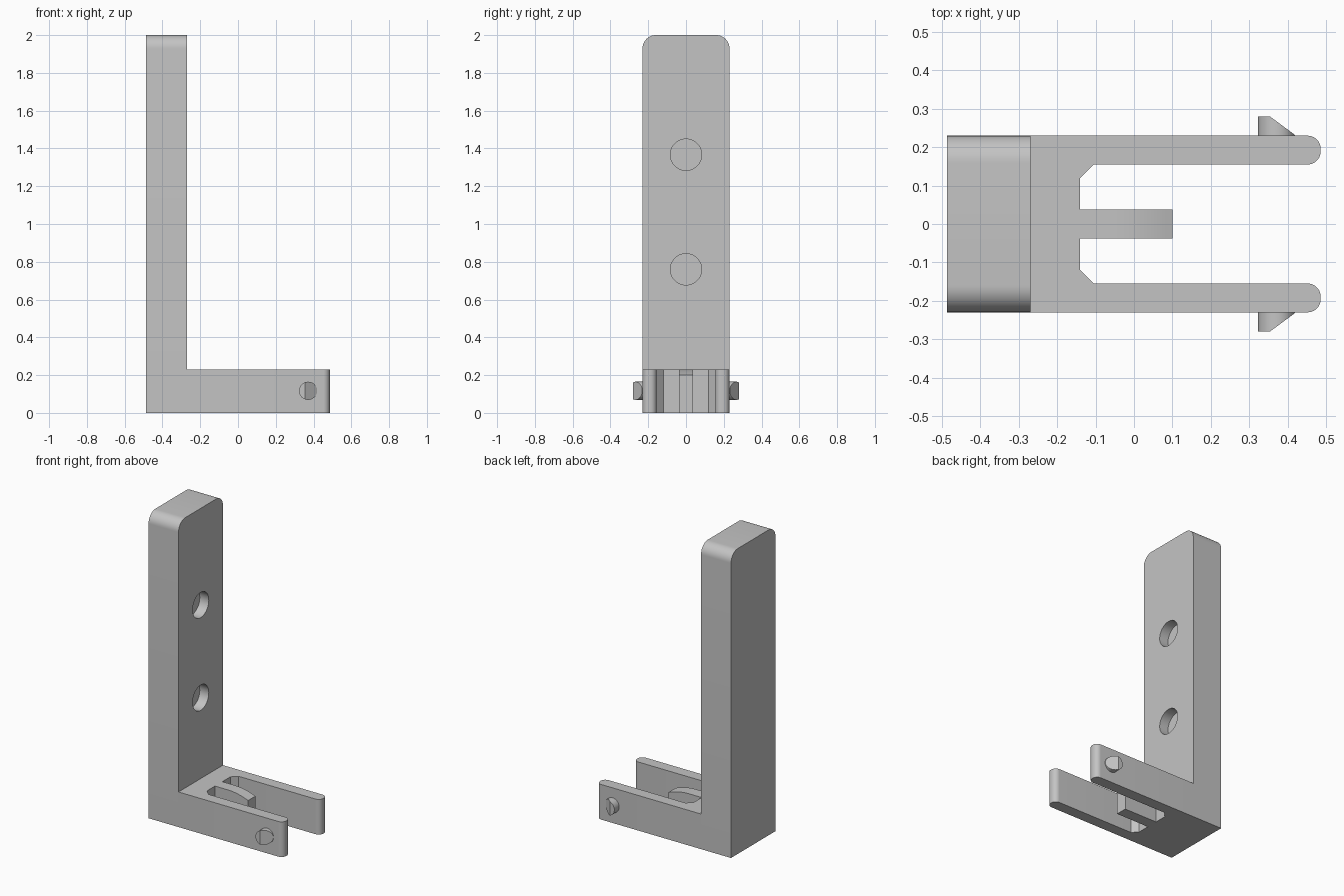
import bpy, bmesh, math
from mathutils import Vector, Matrix

if "Cube" in bpy.data.objects:
    bpy.data.objects.remove(bpy.data.objects["Cube"])

GREY = (0.55, 0.55, 0.55, 1)
grey = bpy.data.materials.new("plain grey")
grey.use_nodes = True
grey.diffuse_color = GREY
grey.node_tree.nodes["Principled BSDF"].inputs["Base Color"].default_value = GREY

LEFT, STEP, WALL, TIP = -0.487, -0.27, -0.14, 0.486
HALF, INNER, BASE_H = 0.23, 0.155, 0.23


def finish(bm, name):
    bmesh.ops.recalc_face_normals(bm, faces=bm.faces)
    mesh = bpy.data.meshes.new(name)
    bm.to_mesh(mesh)
    bm.free()
    mesh.materials.append(grey)
    obj = bpy.data.objects.new(name, mesh)
    bpy.context.collection.objects.link(obj)
    return obj


def smooth(obj):
    bpy.ops.object.select_all(action='DESELECT')
    obj.select_set(True)
    bpy.context.view_layer.objects.active = obj
    bpy.ops.object.shade_smooth_by_angle(angle=math.radians(30))


def outline(corners, steps=10):
    """Corners are (a, b, radius); square corners with a radius become arcs."""
    pts = []
    for i, (a, b, r) in enumerate(corners):
        p = Vector((a, b))
        if not r:
            pts.append(p)
            continue
        u = (Vector(corners[i - 1][:2]) - p).normalized()
        v = (Vector(corners[(i + 1) % len(corners)][:2]) - p).normalized()
        centre = p + r * (u + v)
        for k in range(steps + 1):
            t = math.pi / 2 * k / steps
            pts.append(centre - r * (v * math.cos(t) + u * math.sin(t)))
    return pts


def prism(name, pts, place, extrude):
    bm = bmesh.new()
    face = bm.faces.new([bm.verts.new(place(p)) for p in pts])
    new = bmesh.ops.extrude_face_region(bm, geom=[face])["geom"]
    bmesh.ops.translate(bm, vec=extrude,
                        verts=[g for g in new if isinstance(g, bmesh.types.BMVert)])
    return finish(bm, name)


# Upright column with rounded top corners
column = prism("upright_column",
               outline([(-HALF, 0, 0), (HALF, 0, 0), (HALF, 2, 0.07), (-HALF, 2, 0.07)]),
               lambda p: (LEFT, p.x, p.y), (STEP - LEFT, 0, 0))

# Blind round holes in the column
for z in (0.76, 1.367):
    bm = bmesh.new()
    bmesh.ops.create_cone(bm, cap_ends=True, segments=48, radius1=0.083, radius2=0.083, depth=0.13,
                          matrix=Matrix.Translation((STEP, 0, z)) @ Matrix.Rotation(math.pi / 2, 4, 'Y'))
    cutter = finish(bm, "hole_cutter")
    cutter.hide_render = True
    mod = column.modifiers.new("hole", 'BOOLEAN')
    mod.object = cutter
    mod.operation = 'DIFFERENCE'
    mod.solver = 'EXACT'
    bpy.context.view_layer.objects.active = column
    bpy.ops.object.modifier_apply(modifier=mod.name)
    bpy.data.objects.remove(cutter)
smooth(column)

# Forked base with chamfered slot corners and rounded arm tips
half = [(STEP, HALF, 0), (TIP, HALF, 0.034), (TIP, INNER, 0.034),
        (-0.105, INNER, 0), (WALL, 0.12, 0)]
mirrored = [(x, -y, r) for x, y, r in reversed(half)]
base = prism("forked_base", outline(half + mirrored),
             lambda p: (p.x, p.y, 0), (0, 0, BASE_H))
smooth(base)

# Middle prong with a top that curves down to its tip
curve = [Vector((-0.05 + 0.15 * k / 8, BASE_H - 0.03 * (k / 8) ** 2)) for k in range(9)]
prong_side = [Vector((0.1, 0)), Vector((WALL, 0)), Vector((WALL, BASE_H))] + curve
prong = prism("middle_prong", prong_side,
              lambda p: (p.x, -0.038, p.y), (0, 0.076, 0))
smooth(prong)

# Round snap pegs with a sloped lead-in
for side, name in ((1, "back_peg"), (-1, "front_peg")):
    bm = bmesh.new()
    bmesh.ops.create_cone(bm, cap_ends=True, segments=40, radius1=0.048, radius2=0.048, depth=0.08,
                          matrix=Matrix.Translation((0.371, side * 0.24, 0.117))
                          @ Matrix.Rotation(math.pi / 2, 4, 'X'))
    cut = bmesh.ops.bisect_plane(bm, geom=bm.verts[:] + bm.edges[:] + bm.faces[:],
                                 plane_co=(0.354, side * 0.28, 0),
                                 plane_no=(0.048, side * 0.065, 0), clear_outer=True)
    edges = [e for e in cut["geom_cut"] if isinstance(e, bmesh.types.BMEdge)]
    bmesh.ops.holes_fill(bm, edges=edges, sides=0)
    smooth(finish(bm, name))
